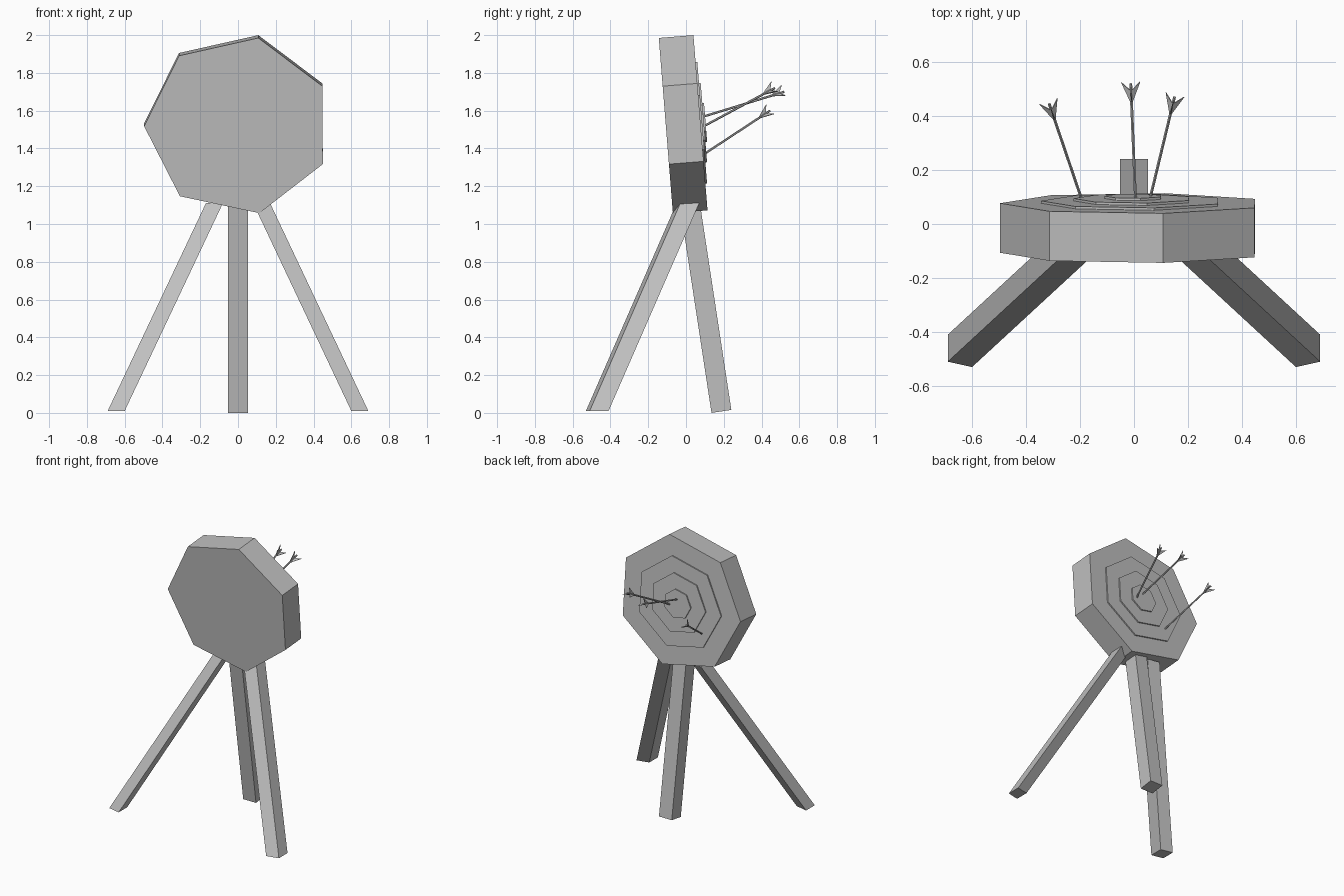
import bpy
import bmesh
import math
from mathutils import Matrix, Vector

cube = bpy.data.objects.get("Cube")
if cube:
    bpy.data.objects.remove(cube, do_unlink=True)

grey = bpy.data.materials.new("plain_grey")
grey.use_nodes = True
grey.diffuse_color = (0.52, 0.52, 0.52, 1)
grey.node_tree.nodes["Principled BSDF"].inputs["Base Color"].default_value = grey.diffuse_color


def finish(name, bm):
    bmesh.ops.recalc_face_normals(bm, faces=bm.faces)
    mesh = bpy.data.meshes.new(name)
    bm.to_mesh(mesh)
    bm.free()
    mesh.materials.append(grey)
    obj = bpy.data.objects.new(name, mesh)
    bpy.context.collection.objects.link(obj)
    return obj


def extrude_outline(bm, points, offset):
    """Add a solid swept from a flat outline along an offset."""
    face = bm.faces.new([bm.verts.new(p) for p in points])
    swept = bmesh.ops.extrude_face_region(bm, geom=[face], use_keep_orig=True)
    verts = [g for g in swept["geom"] if isinstance(g, bmesh.types.BMVert)]
    bmesh.ops.translate(bm, verts=verts, vec=offset)


# Seven-sided board and its stepped rings, tilted together
TILT = Matrix.Translation((0, -0.015, 1.528)) @ Matrix.Rotation(math.radians(4.6), 4, "X")


def heptagon(name, radius, front, back):
    bm = bmesh.new()
    angles = [math.radians(77.5 + i * 360 / 7) for i in range(7)]
    outline = [(radius * math.cos(a), front, 0.96 * radius * math.sin(a)) for a in angles]
    extrude_outline(bm, outline, (0, back - front, 0))
    bm.transform(TILT)
    finish(name, bm)


HALF = 0.092
heptagon("target_board", 0.497, -HALF, HALF)
for i, (name, radius) in enumerate([("outer_ring", 0.345), ("middle_ring", 0.225), ("bullseye", 0.11)]):
    heptagon(name, radius, HALF - 0.01, HALF + 0.009 * (i + 1))

# Splayed front legs, cut level at the floor
for side, name in ((-1, "front_right_leg"), (1, "front_left_leg")):
    bm = bmesh.new()
    foot = [(0.69, -0.41), (0.69, -0.51), (0.60, -0.53), (0.60, -0.43)]
    extrude_outline(bm, [(side * x, y, 0.01) for x, y in foot], (-side * 0.52, 0.48, 1.1))
    finish(name, bm)

# Rear leg, cut square to its length
bm = bmesh.new()
foot = [(-0.052, 0.135, 0), (0.052, 0.135, 0), (0.052, 0.24, 0.016), (-0.052, 0.24, 0.016)]
extrude_outline(bm, foot, (0, -0.172, 1.13))
finish("rear_leg", bm)


# Arrows: thin shaft with three swept fins, built along +z then aimed
def arrow(name, start, end):
    start, end = Vector(start), Vector(end)
    length = (end - start).length
    bm = bmesh.new()
    bmesh.ops.create_cone(bm, cap_ends=True, segments=6, radius1=0.006, radius2=0.006,
                          depth=length, matrix=Matrix.Translation((0, 0, length / 2)))
    for i in range(3):
        spin = Matrix.Rotation(math.radians(90 + 120 * i), 3, "Z")
        fin = [(0, -0.08), (0.04, 0), (0.005, -0.025)]
        points = [spin @ Vector((r, -0.002, length + h)) for r, h in fin]
        extrude_outline(bm, points, spin @ Vector((0, 0.004, 0)))
    aim = (end - start).to_track_quat("Z", "Y").to_matrix().to_4x4()
    bm.transform(Matrix.Translation(start) @ aim)
    finish(name, bm)


arrow("left_arrow", (0.056, 0.08, 1.51), (0.15, 0.47, 1.72))
arrow("middle_arrow", (0.006, 0.08, 1.565), (-0.012, 0.52, 1.70))
arrow("right_arrow", (-0.19, 0.08, 1.36), (-0.314, 0.445, 1.60))
